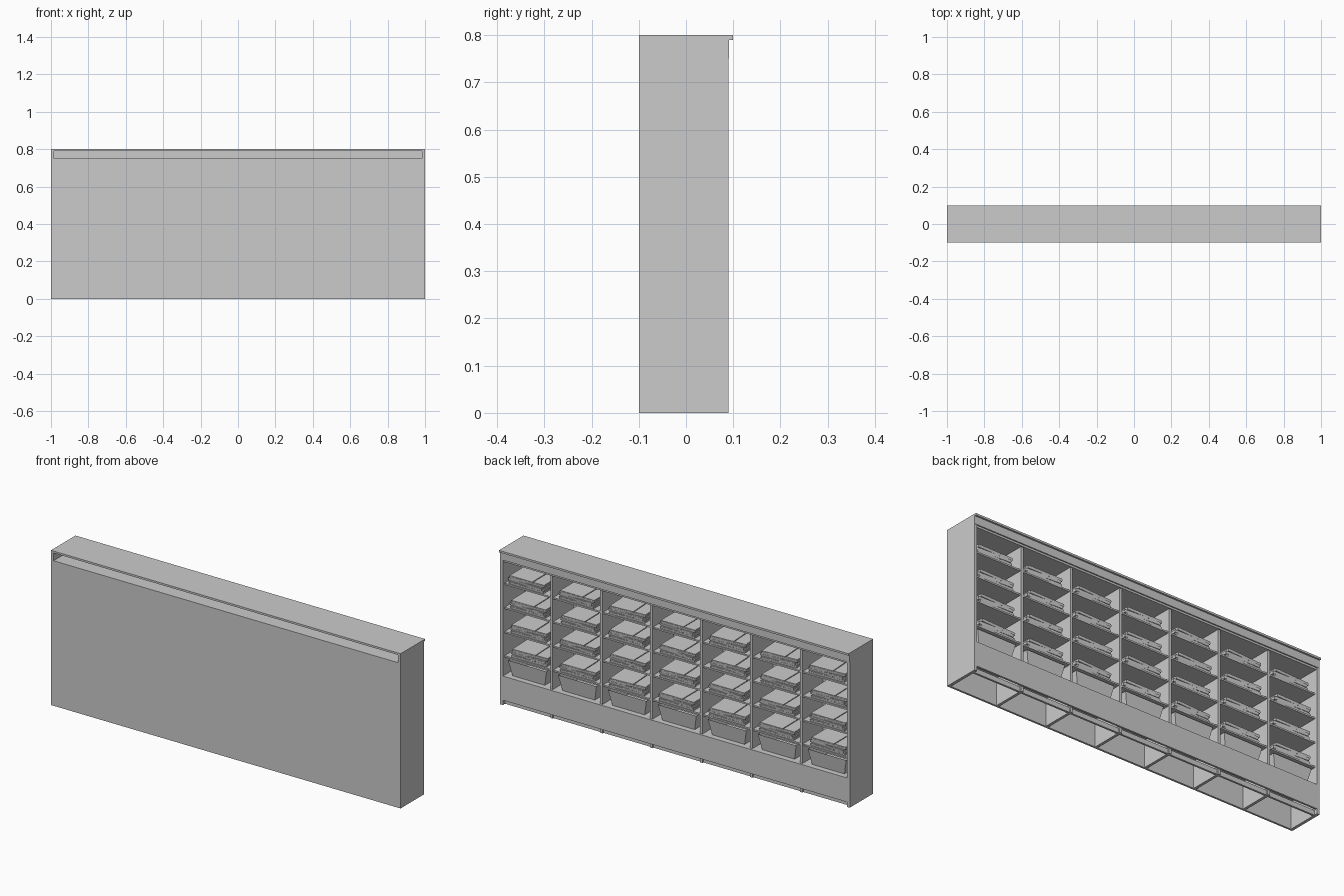
import bpy, bmesh, random
from mathutils import Matrix

if "Cube" in bpy.data.objects:
    bpy.data.objects.remove(bpy.data.objects["Cube"])
random.seed(4)

COLS = 7
PITCH = 2 / COLS
SHELVES = (0.25, 0.375, 0.5, 0.625)


def add_box(bm, x0, x1, y0, y1, z0, z1, taper=1.0):
    """Box between limits; taper scales the bottom face about its centre."""
    verts = bmesh.ops.create_cube(bm, size=1)["verts"]
    for v in verts:
        k = taper if v.co.z < 0 else 1
        v.co.x = (x0 + x1) / 2 + v.co.x * (x1 - x0) * k
        v.co.y = (y0 + y1) / 2 + v.co.y * (y1 - y0) * k
        v.co.z = (z0 + z1) / 2 + v.co.z * (z1 - z0)
    return verts


def to_mesh(bm, name):
    me = bpy.data.meshes.new(name)
    bm.to_mesh(me)
    bm.free()
    return me


def place(name, me, loc=(0, 0, 0), rot=0):
    ob = bpy.data.objects.new(name, me)
    ob.location = loc
    ob.rotation_euler.z = rot
    bpy.context.collection.objects.link(ob)
    return ob


def box(name, *lim):
    bm = bmesh.new()
    add_box(bm, *lim)
    return place(name, to_mesh(bm, name))


# Cabinet carcass
box("top_board", -1, 1, -0.1, 0.1, 0.79, 0.8)
box("front_panel", -1, 1, -0.1, -0.09, 0, 0.75)
for s, side in ((-1, "left"), (1, "right")):
    a, b = sorted((s, s * 0.985))
    box(side + "_side_panel", a, b, -0.1, 0.09, 0, 0.79)
box("slot_floor", -0.985, 0.985, -0.09, 0.085, 0.74, 0.75)
box("header_rail", -1, 1, 0.08, 0.091, 0.75, 0.79)
box("base_panel", -1, 1, 0.08, 0.09, 0.025, 0.15)
box("kick_board", -0.985, 0.985, 0.062, 0.072, 0, 0.025)
box("bottom_shelf", -0.985, 0.985, -0.09, 0.08, 0.14, 0.15)

# Upright dividers
for i in range(1, COLS):
    x = -1 + i * PITCH
    box("divider", x - 0.007, x + 0.007, -0.09, 0.079, 0, 0.75)

# Shelf shared by every bay
bm = bmesh.new()
add_box(bm, -PITCH / 2 + 0.006, PITCH / 2 - 0.006, -0.09, 0.075, -0.008, 0)
shelf_mesh = to_mesh(bm, "shelf")

# Stack of folded garments: body, folded flap and collar on each
bm = bmesh.new()
for k in range(3):
    z = k * 0.015
    dx = (0, 0.004, -0.003)[k]
    new = add_box(bm, -0.1 + dx, 0.1 + dx, -0.075, 0.075, z, z + 0.011, 0.98)
    new += add_box(bm, -0.098 + dx, -0.035 + dx, -0.07, 0.074, z + 0.011, z + 0.015)
    new += add_box(bm, -0.03 + dx, 0.098 + dx, -0.073, 0.074, z + 0.011, z + 0.0145)
    bmesh.ops.rotate(bm, verts=new, matrix=Matrix.Rotation((0.02, -0.03, 0.03)[k], 3, 'Z'))
stack_mesh = to_mesh(bm, "folded_stack")

# Tapered open storage bin with an inset hollow
bm = bmesh.new()
add_box(bm, -0.11, 0.11, -0.075, 0.075, 0, 0.08, 0.84)
bm.faces.ensure_lookup_table()
top = max(bm.faces, key=lambda f: f.calc_center_median().z)
bmesh.ops.inset_region(bm, faces=[top], thickness=0.006)
for v in top.verts:
    v.co.z = 0.01
    v.co.x *= 0.86
    v.co.y *= 0.86
bin_mesh = to_mesh(bm, "storage_bin")

# Fill the bays
for i in range(COLS):
    x = -1 + (i + 0.5) * PITCH
    for z in SHELVES:
        place("shelf", shelf_mesh, (x, 0, z))
        place("folded_stack", stack_mesh,
              (x + random.uniform(-0.008, 0.008), -0.004, z), random.uniform(-0.04, 0.04))
    place("storage_bin", bin_mesh, (x, -0.002, 0.15))
